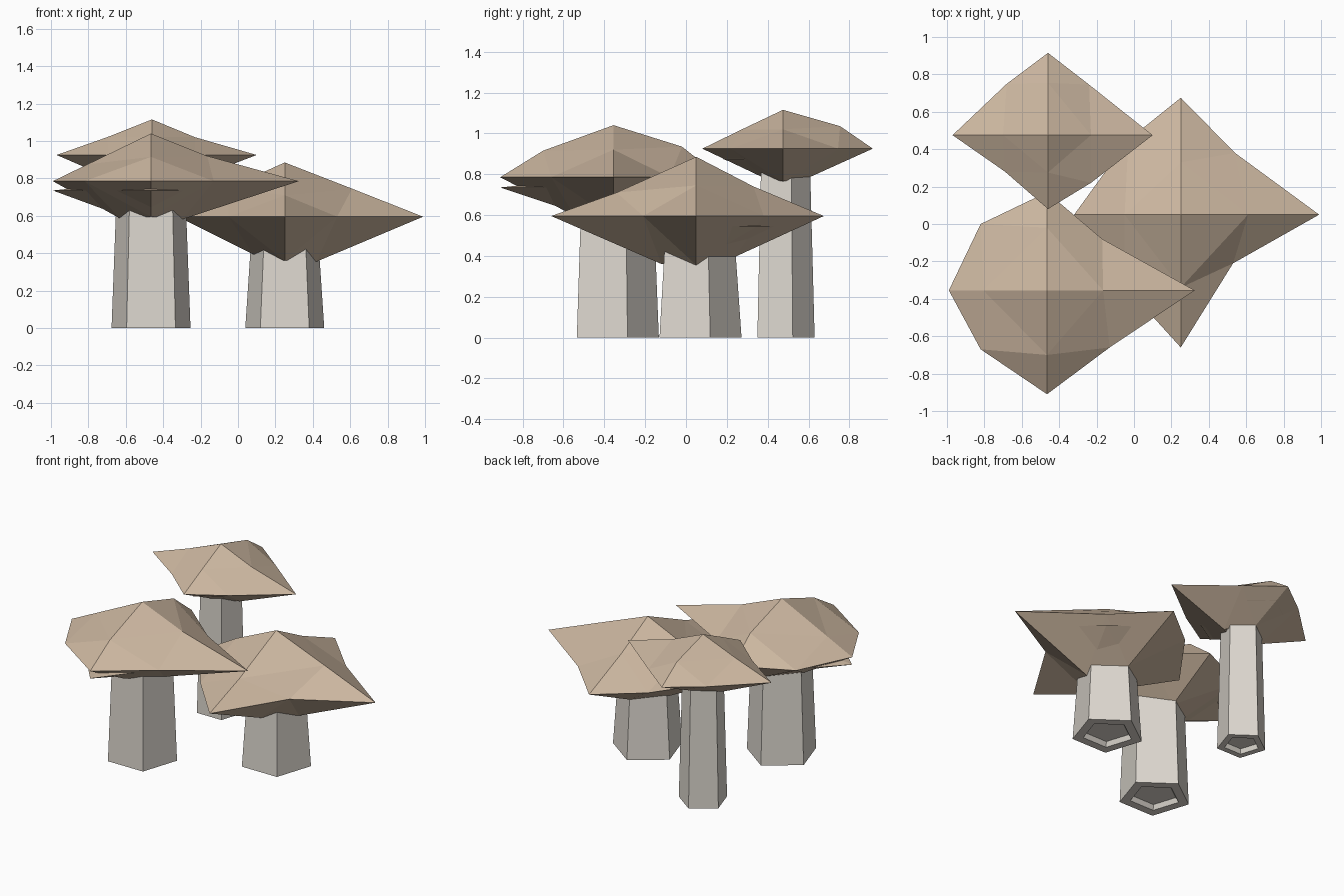
import bpy, bmesh, math

if "Cube" in bpy.data.objects:
    bpy.data.objects.remove(bpy.data.objects["Cube"])


def material(name, rgb):
    m = bpy.data.materials.new(name)
    m.diffuse_color = (*rgb, 1)
    m.use_nodes = True
    m.node_tree.nodes["Principled BSDF"].inputs["Base Color"].default_value = m.diffuse_color
    return m


TAN = material("cap_tan", (0.60, 0.47, 0.35))
PALE = material("stem_pale", (0.72, 0.68, 0.62))


def add_object(name, bm, mat):
    bmesh.ops.recalc_face_normals(bm, faces=bm.faces)
    me = bpy.data.meshes.new(name)
    bm.to_mesh(me)
    bm.free()
    me.materials.append(mat)
    bpy.context.collection.objects.link(bpy.data.objects.new(name, me))


def faceted_cap(name, top, rim, rim_z, upper, lower, pole):
    """Once-subdivided octahedron: rim has 8 points, upper/lower have 4 (+x +y -x -y)."""
    bm = bmesh.new()
    r = [bm.verts.new((x, y, rim_z)) for x, y in rim]
    for tip, mids in ((top, upper), (pole, lower)):
        t = bm.verts.new(tip)
        m = [bm.verts.new(p) for p in mids]
        for i in range(4):
            a, b = m[i], m[(i + 1) % 4]
            p, q, s = r[2 * i], r[2 * i + 1], r[(2 * i + 2) % 8]
            for f in ((t, a, b), (a, p, q), (a, q, b), (b, q, s)):
                bm.faces.new(f)
    add_object(name, bm, TAN)


def stem(name, cx, cy, r0, r1, height):
    """Tapered five-sided stem with a recessed foot."""
    bm = bmesh.new()

    def ring(r, z):
        return [bm.verts.new((cx + r * math.cos(a), cy + r * math.sin(a), z))
                for a in (math.pi / 2 + i * math.tau / 5 for i in range(5))]
    rings = [ring(r0 * 0.62, 0.03), ring(r0 * 0.7, 0), ring(r0, 0), ring(r1, height)]
    for a, b in zip(rings, rings[1:]):
        for i in range(5):
            j = (i + 1) % 5
            bm.faces.new((a[i], a[j], b[j], b[i]))
    bm.faces.new(rings[0])
    bm.faces.new(rings[-1])
    add_object(name, bm, PALE)


def mushroom(name, cx, cy, top_z, rim_z, rim, upper, lower, pokes, stem_r):
    # upper / lower: (distance from axis, z) toward +x, +y, -x, -y
    dirs = ((1, 0), (0, 1), (-1, 0), (0, -1))

    def ring(pts, k=1, dz=0):
        return [(cx + dx * d * k, cy + dy * d * k, z + dz)
                for (dx, dy), (d, z) in zip(dirs, pts)]
    low_z = min(z for d, z in lower)
    faceted_cap(name + "_cap", (cx, cy, top_z), rim, rim_z,
                ring(upper), ring(lower), (cx, cy, low_z + 0.06))
    # gill layer tucked under the cap, poking out at a few rim points
    gill_rim = []
    for i, (x, y) in enumerate(rim):
        k = pokes.get(i, 0.75)
        gill_rim.append((cx + (x - cx) * k, cy + (y - cy) * k))
    faceted_cap(name + "_gills", (cx, cy, rim_z + 0.03), gill_rim, rim_z - 0.05,
                ring([(d * 0.5, rim_z - 0.01) for d, z in upper]),
                ring(lower, 0.95, 0.015), (cx, cy, low_z + 0.07))
    stem(name + "_stem", cx, cy, stem_r[0], stem_r[1], low_z + 0.1)


# rim points run counter-clockwise from +x
mushroom("back_mushroom", -0.46, 0.475, 1.115, 0.925,
         [(0.10, 0.475), (-0.24, 0.745), (-0.46, 0.915), (-0.68, 0.75),
          (-0.97, 0.475), (-0.69, 0.28), (-0.46, 0.08), (-0.23, 0.22)],
         [(0.23, 1.02), (0.28, 1.035), (0.24, 1.02), (0.20, 1.02)],
         [(0.14, 0.765), (0.13, 0.785), (0.14, 0.765), (0.09, 0.78)],
         {}, (0.155, 0.132))

mushroom("front_mushroom", -0.465, -0.355, 1.04, 0.785,
         [(0.325, -0.355), (-0.17, -0.08), (-0.465, 0.17), (-0.82, 0.0),
          (-0.99, -0.355), (-0.82, -0.67), (-0.465, -0.91), (-0.13, -0.66)],
         [(0.30, 0.92), (0.335, 0.935), (0.34, 0.875), (0.345, 0.915)],
         [(0.165, 0.58), (0.17, 0.58), (0.165, 0.585), (0.19, 0.595)],
         {4: 1.0, 6: 1.0}, (0.222, 0.195))

mushroom("right_mushroom", 0.25, 0.05, 0.885, 0.595,
         [(0.99, 0.05), (0.54, 0.38), (0.25, 0.675), (-0.03, 0.45),
          (-0.32, 0.05), (-0.05, -0.33), (0.25, -0.66), (0.53, -0.21)],
         [(0.36, 0.745), (0.28, 0.74), (0.30, 0.75), (0.39, 0.71)],
         [(0.17, 0.355), (0.19, 0.395), (0.17, 0.395), (0.17, 0.36)],
         {1: 0.9}, (0.222, 0.19))
